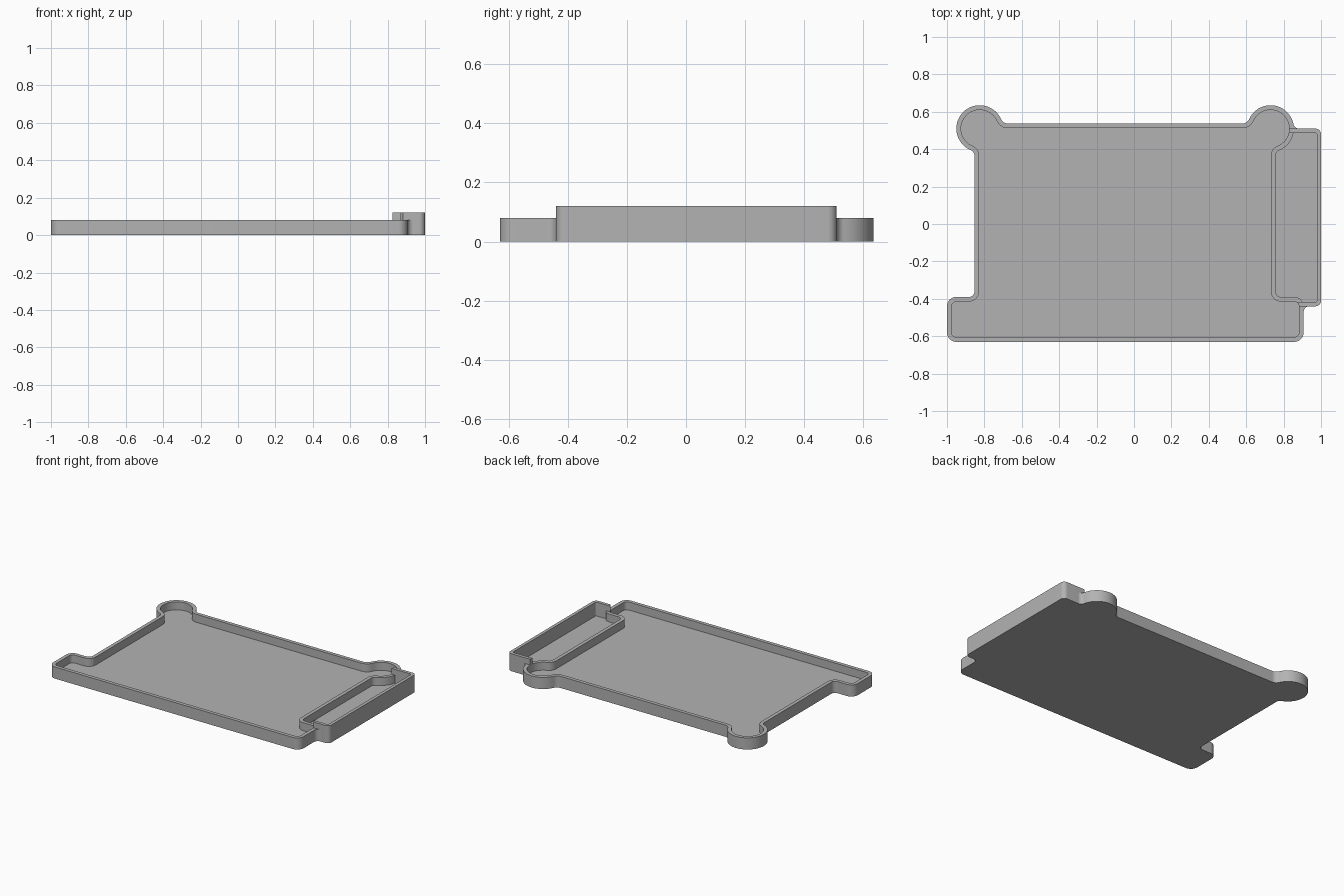
import bpy, bmesh
from math import sin, cos, radians, degrees, atan2, sqrt

if "Cube" in bpy.data.objects:
    bpy.data.objects.remove(bpy.data.objects["Cube"])

WALL, FLOOR, RIM, TALL = 0.025, 0.025, 0.08, 0.12

grey = bpy.data.materials.new("plain_grey")
grey.diffuse_color = (0.45, 0.45, 0.45, 1)
grey.use_nodes = True
grey.node_tree.nodes["Principled BSDF"].inputs["Base Color"].default_value = grey.diffuse_color


def arc(cx, cy, r, a0, a1):
    n = max(4, int(abs(a1 - a0) / 7))
    return [(cx + r * cos(radians(a0 + (a1 - a0) * i / n)),
             cy + r * sin(radians(a0 + (a1 - a0) * i / n))) for i in range(n + 1)]


def prism(name, pts, z0, z1):
    bm = bmesh.new()
    base = bm.faces.new([bm.verts.new((x, y, z0)) for x, y in pts])
    top = bmesh.ops.extrude_face_region(bm, geom=[base])["geom"]
    bmesh.ops.translate(bm, vec=(0, 0, z1 - z0),
                        verts=[v for v in top if isinstance(v, bmesh.types.BMVert)])
    bmesh.ops.recalc_face_normals(bm, faces=bm.faces)
    mesh = bpy.data.meshes.new(name)
    bm.to_mesh(mesh)
    bm.free()
    mesh.materials.append(grey)
    ob = bpy.data.objects.new(name, mesh)
    bpy.context.collection.objects.link(ob)
    return ob


def combine(target, tool, mode):
    mod = target.modifiers.new("combine", 'BOOLEAN')
    mod.operation, mod.object, mod.solver = mode, tool, 'EXACT'
    bpy.context.view_layer.objects.active = target
    bpy.ops.object.modifier_apply(modifier=mod.name)
    bpy.data.objects.remove(tool)


def rounded_rect(x0, y0, x1, y1, r):
    return (arc(x0 + r, y0 + r, r, 180, 270) + arc(x1 - r, y0 + r, r, 270, 360)
            + arc(x1 - r, y1 - r, r, 0, 90) + arc(x0 + r, y1 - r, r, 90, 180))


def tray_outline(inset):
    """Chain of tangent arcs; outward corners shrink and inward ones grow with the inset."""
    xr, xl, yt, cy, R = 0.757, -0.853, 0.537, 0.51, 0.125
    cr, cl, f, ft = 0.73, -0.825, 0.03, 0.04
    out, inn = 0.05 - inset, f + inset
    # blend centres between the round ears and the straight sides
    dx = sqrt((R + ft) ** 2 - (yt + ft - cy) ** 2)
    ta = degrees(atan2(yt + ft - cy, dx))
    sr = xr + f - cr
    dr = sqrt((R + f) ** 2 - sr ** 2)
    ra = degrees(atan2(dr, sr))
    sl = cl - (xl - f)
    dl = sqrt((R + f) ** 2 - sl ** 2)
    la = degrees(atan2(dl, sl))
    p = arc(-0.95, -0.58, out, 180, 270)
    p += arc(0.857, -0.58, out, 270, 360)
    p += arc(0.857, -0.44, out, 0, 90)
    p += arc(xr + f, -0.39 + f, inn, 270, 180)
    p += arc(xr + f, cy - dr, inn, 180, 180 - ra)
    p += arc(cr, cy, R - inset, -ra, 180 - ta)
    p += arc(cr - dx, yt + ft, ft + inset, -ta, -90)
    p += arc(cl + dx, yt + ft, ft + inset, -90, ta - 180)
    p += arc(cl, cy, R - inset, ta, 180 + la)
    p += arc(xl - f, cy - dl, inn, la, 0)
    p += arc(xl - f, -0.39 + f, inn, 0, -90)
    p += arc(-0.95, -0.44, out, 90, 180)
    return p


# Main tray body and the taller side pocket
tray = prism("tray", tray_outline(0), 0, RIM)
pocket = prism("side_pocket", rounded_rect(0.66, -0.44, 1.0, 0.51, 0.03), 0, TALL)
combine(pocket, prism("pocket_cutter", rounded_rect(0.5, -0.418, 0.978, 0.487, 0.01),
                      FLOOR, 0.3), 'DIFFERENCE')
combine(tray, pocket, 'UNION')

# Small blends where the pocket meets the tray
fx = 0.73 + sqrt(0.155 ** 2 - 0.03 ** 2)
back = arc(fx, 0.54, 0.03, 180 + degrees(atan2(0.03, fx - 0.73)), 270)
combine(tray, prism("back_blend", back + [(fx, 0.5), (0.845, 0.5)], 0, RIM), 'UNION')
front = arc(0.937, -0.47, 0.03, 180, 90)
combine(tray, prism("front_blend", front + [(0.937, -0.43), (0.9, -0.43), (0.9, -0.47)],
                    0, RIM), 'UNION')

# Hollow of the main tray
combine(tray, prism("tray_cutter", tray_outline(WALL), FLOOR, 0.3), 'DIFFERENCE')

bpy.ops.object.select_all(action='DESELECT')
tray.select_set(True)
bpy.context.view_layer.objects.active = tray
bpy.ops.object.shade_smooth_by_angle(angle=radians(30))
